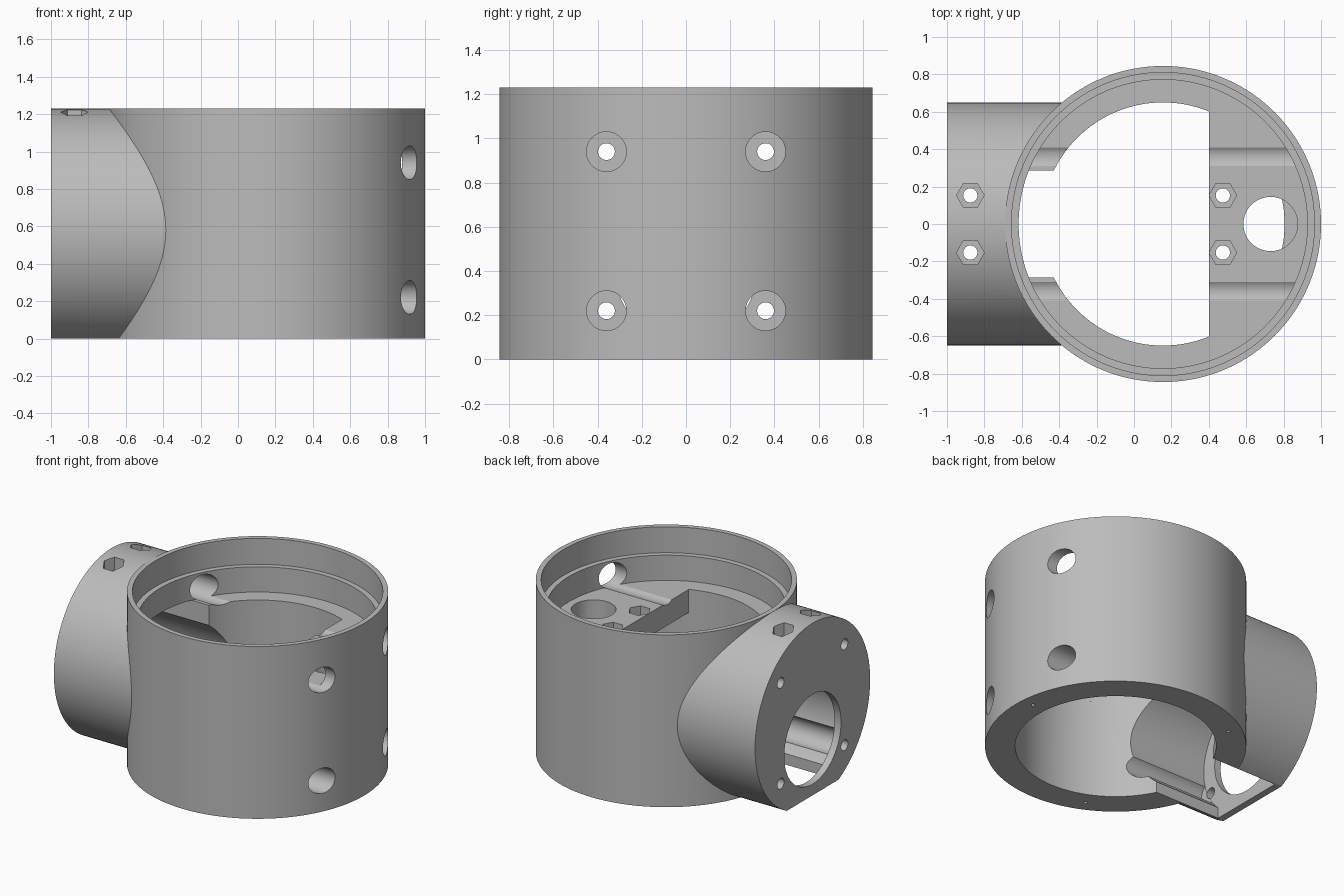
import bpy, bmesh, math
from mathutils import Matrix, Vector

if "Cube" in bpy.data.objects:
    bpy.data.objects.remove(bpy.data.objects["Cube"])

CX, R, TOP = 0.155, 0.845, 1.23      # upright housing
TUBE_Z, BORE_Z = 0.58, 0.40          # axis heights of side tube and its bore
FLOOR, SHELF_UNDER = 0.865, 0.70     # inner floor plate

grey = bpy.data.materials.new("plain_grey")
grey.diffuse_color = (0.5, 0.5, 0.5, 1)
grey.use_nodes = True
grey.node_tree.nodes["Principled BSDF"].inputs["Base Color"].default_value = grey.diffuse_color


def prism(name, pts, a, b, axis="Z"):
    """Extrude a flat outline from a to b; along X the outline is (y, z)."""
    bm = bmesh.new()
    put = (lambda p, t: (p[0], p[1], t)) if axis == "Z" else (lambda p, t: (t, p[0], p[1]))
    lo = [bm.verts.new(put(p, a)) for p in pts]
    hi = [bm.verts.new(put(p, b)) for p in pts]
    n = len(pts)
    bm.faces.new(lo[::-1])
    bm.faces.new(hi)
    for i in range(n):
        j = (i + 1) % n
        bm.faces.new((lo[i], lo[j], hi[j], hi[i]))
    bmesh.ops.recalc_face_normals(bm, faces=bm.faces)
    me = bpy.data.meshes.new(name)
    bm.to_mesh(me)
    bm.free()
    me.materials.append(grey)
    ob = bpy.data.objects.new(name, me)
    bpy.context.collection.objects.link(ob)
    return ob


def circle(u, v, r, n=128):
    return [(u + r * math.cos(2 * math.pi * i / n), v + r * math.sin(2 * math.pi * i / n))
            for i in range(n)]


def rect(u0, u1, v0, v1):
    return [(u0, v0), (u1, v0), (u1, v1), (u0, v1)]


def boolean(tool, op="DIFFERENCE"):
    mod = body.modifiers.new("cut", "BOOLEAN")
    mod.object, mod.operation, mod.solver = tool, op, "EXACT"
    bpy.context.view_layer.objects.active = body
    bpy.ops.object.modifier_apply(modifier=mod.name)
    bpy.data.objects.remove(tool)


# Upright round housing joined to the sideways tube, trimmed flat underneath
body = prism("housing", circle(CX, 0, R, 160), -0.2, TOP)
boolean(prism("side_tube", circle(0, TUBE_Z, 0.649), -1, -0.3, "X"), "UNION")
boolean(prism("base_trim", rect(-2, 2, -2, 2), -0.5, 0))

# Stepped rim recess
boolean(prism("rim_step", circle(CX, 0, 0.81, 160), 1.045, 1.5))
boolean(prism("upper_recess", circle(CX, 0, 0.772, 160), FLOOR, 1.4))

# Main bore, full below the shelf and trimmed to a straight shelf edge above
boolean(prism("main_bore", circle(CX, 0, 0.65), -0.3, SHELF_UNDER))
a0 = math.acos((0.4 - CX) / 0.65)
arc = [(CX + 0.65 * math.cos(a), 0.65 * math.sin(a))
       for a in (a0 + (2 * math.pi - 2 * a0) * i / 100 for i in range(101))]
boolean(prism("shelf_opening", arc, 0.6, 1.35))

# Tube bore, open slot underneath, notch in the floor, round end window
boolean(prism("tube_bore", circle(0, BORE_Z, 0.43), -0.95, -0.1, "X"))
boolean(prism("lower_slot", rect(-0.285, 0.285, -0.3, 0.5), -0.95, -0.15, "X"))
boolean(prism("floor_notch", rect(-0.285, 0.285, 0.45, FLOOR + 0.002), -0.79, -0.2, "X"))
boolean(prism("end_window", circle(0, BORE_Z, 0.32, 96), -1.2, -0.8, "X"))

# Four long bolt channels with small holes through the end plate
for y in (-0.36, 0.36):
    for z in (0.22, 0.94):
        boolean(prism("bolt_channel", circle(y, z, 0.09, 48), -0.948, 1.3, "X"))
        boolean(prism("bolt_hole", circle(y, z, 0.038, 32), -1.2, -0.9, "X"))

# Hexagonal nut pockets with through holes, on the tube and on the shelf
for x, floor_z, bottom in ((-0.875, 1.13, 0.6), (0.475, FLOOR - 0.08, 0.6)):
    for y in (-0.153, 0.153):
        boolean(prism("nut_pocket", circle(x, y, 0.074, 6), floor_z, 1.45))
        boolean(prism("nut_hole", circle(x, y, 0.038, 32), bottom, 1.42))

# Cable hole in the shelf
boolean(prism("cable_hole", circle(0.73, 0, 0.145, 64), SHELF_UNDER - 0.005, 1.1))

# Three pin holes under the ring
for deg in (5, 125, 245):
    a = math.radians(deg)
    boolean(prism("pin_hole", circle(CX + 0.755 * math.cos(a), 0.755 * math.sin(a), 0.012, 16),
                  -0.1, 0.1))

# Smooth round walls, sharp edges
bpy.ops.object.select_all(action="DESELECT")
body.select_set(True)
bpy.context.view_layer.objects.active = body
bpy.ops.object.shade_smooth_by_angle(angle=math.radians(25))
